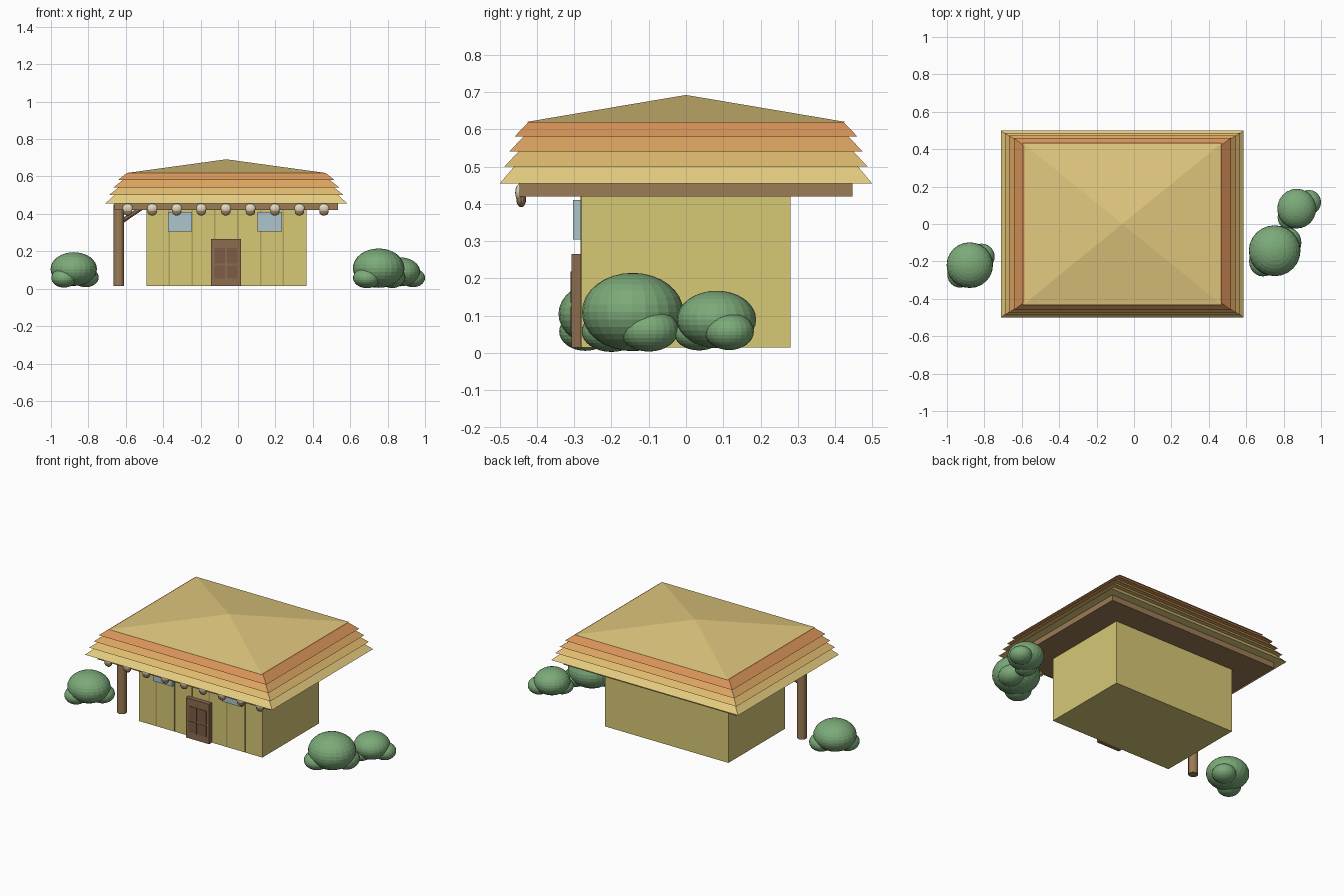
import bpy, bmesh
from mathutils import Vector

if "Cube" in bpy.data.objects:
    bpy.data.objects.remove(bpy.data.objects["Cube"])

CX = -0.0625  # centre of the hut in x


def mat(name, r, g, b):
    m = bpy.data.materials.new(name)
    m.diffuse_color = (r, g, b, 1)
    m.use_nodes = True
    m.node_tree.nodes["Principled BSDF"].inputs["Base Color"].default_value = m.diffuse_color
    return m


WALL = mat("wall_yellow", 0.68, 0.58, 0.18)
GROOVE = mat("groove_olive", 0.45, 0.37, 0.11)
WOOD = mat("wood", 0.33, 0.2, 0.09)
DOOR = mat("door_brown", 0.27, 0.15, 0.08)
PANEL = mat("panel_brown", 0.2, 0.11, 0.06)
GLASS = mat("glass", 0.42, 0.56, 0.6)
SHELL = mat("shell_white", 0.75, 0.7, 0.55)
LEAF = mat("leaf", 0.2, 0.4, 0.19)
THATCH = [mat("thatch_1", 0.80, 0.62, 0.22), mat("thatch_2", 0.76, 0.50, 0.16),
          mat("thatch_3", 0.72, 0.38, 0.12), mat("thatch_4", 0.70, 0.30, 0.10)]
CAP = mat("thatch_cap", 0.76, 0.58, 0.21)


def finish(bm, name, material):
    bmesh.ops.recalc_face_normals(bm, faces=bm.faces)
    me = bpy.data.meshes.new(name)
    bm.to_mesh(me)
    bm.free()
    me.materials.append(material)
    ob = bpy.data.objects.new(name, me)
    bpy.context.collection.objects.link(ob)
    return ob


def box(name, x0, x1, y0, y1, z0, z1, material):
    bm = bmesh.new()
    bmesh.ops.create_cube(bm, size=1)
    bmesh.ops.scale(bm, vec=(x1 - x0, y1 - y0, z1 - z0), verts=bm.verts)
    bmesh.ops.translate(bm, vec=((x0 + x1) / 2, (y0 + y1) / 2, (z0 + z1) / 2), verts=bm.verts)
    return finish(bm, name, material)


def frustum(name, z0, hx0, hy0, z1, hx1, hy1, material):
    # rectangular tier; zero upper size makes a pyramid
    bm = bmesh.new()
    bmesh.ops.create_cube(bm, size=2)
    for v in bm.verts:
        hx, hy, z = (hx0, hy0, z0) if v.co.z < 0 else (hx1, hy1, z1)
        v.co = (CX + v.co.x * hx, v.co.y * hy, z)
    bmesh.ops.remove_doubles(bm, verts=bm.verts, dist=1e-5)
    return finish(bm, name, material)


def rod(name, a, b, r, material, sides=16):
    a, b = Vector(a), Vector(b)
    bm = bmesh.new()
    bmesh.ops.create_cone(bm, cap_ends=True, segments=sides, radius1=r, radius2=r, depth=(b - a).length)
    bmesh.ops.rotate(bm, matrix=(b - a).to_track_quat('Z', 'Y').to_matrix(), verts=bm.verts)
    bmesh.ops.translate(bm, vec=(a + b) / 2, verts=bm.verts)
    return finish(bm, name, material)


def blobs(name, parts, material, seg=24, rings=16):
    # one object made of (centre, radii) ellipsoids
    bm = bmesh.new()
    for c, r in parts:
        vs = bmesh.ops.create_uvsphere(bm, u_segments=seg, v_segments=rings, radius=1)["verts"]
        bmesh.ops.scale(bm, vec=r, verts=vs)
        bmesh.ops.translate(bm, vec=c, verts=vs)
    return finish(bm, name, material)


# walls and plank grooves
box("walls", -0.49, 0.365, -0.28, 0.28, 0.015, 0.44, WALL)
for i in range(1, 7):
    x = -0.49 + i * 0.855 / 7
    box("plank_groove", x - 0.004, x + 0.004, -0.283, -0.275, 0.02, 0.425, GROOVE)

# door with four panels
box("door", -0.145, 0.015, -0.307, -0.275, 0.015, 0.265, DOOR)
for x in (-0.126, -0.06):
    for z0, z1 in ((0.055, 0.125), (0.135, 0.218)):
        box("door_panel", x, x + 0.056, -0.31, -0.3, z0, z1, PANEL)

# windows
for x in (-0.375, 0.105):
    box("window", x, x + 0.13, -0.303, -0.275, 0.305, 0.41, GLASS)

# eave slab, corner post and its brace
box("eave_slab", -0.66, 0.535, -0.447, 0.447, 0.42, 0.455, WOOD)
rod("porch_post", (-0.637, -0.237, 0.015), (-0.637, -0.237, 0.45), 0.028, WOOD)
rod("post_brace", (-0.637, -0.237, 0.35), (-0.485, -0.172, 0.452), 0.012, WOOD, 8)

# four thatch tiers and the pyramid cap
tiers = [(0.648, 0.499), (0.628, 0.487), (0.605, 0.474), (0.58, 0.46)]
for i, (hx, hy) in enumerate(tiers):
    z = 0.46 + 0.04 * i
    frustum("thatch_tier", z - (0.005 if i == 0 else 0), hx, hy, z + 0.04, hx - 0.05, hy - 0.038, THATCH[i])
frustum("roof_cap", 0.619, 0.53, 0.432, 0.692, 0, 0, CAP)

# hanging shells along the front eave
for i in range(9):
    x = -0.59 + i * 0.1312
    blobs("hanging_shell_top", [((x, -0.444, 0.43), (0.028, 0.014, 0.025))], SHELL, 16, 10)
    blobs("hanging_shell_bottom", [((x, -0.442, 0.412), (0.025, 0.013, 0.021))], WOOD, 16, 10)

# bushes
blobs("bush_left", [((-0.878, -0.22, 0.105), (0.124, 0.122, 0.09)),
                    ((-0.815, -0.175, 0.06), (0.07, 0.07, 0.052)),
                    ((-0.93, -0.27, 0.058), (0.068, 0.07, 0.052))], LEAF)
blobs("bush_right_front", [((0.752, -0.143, 0.11), (0.138, 0.136, 0.105)),
                           ((0.825, -0.1, 0.062), (0.07, 0.08, 0.058)),
                           ((0.69, -0.2, 0.058), (0.075, 0.08, 0.055))], LEAF)
blobs("bush_right_back", [((0.87, 0.082, 0.09), (0.104, 0.106, 0.077)),
                          ((0.935, 0.116, 0.058), (0.065, 0.066, 0.05)),
                          ((0.83, 0.035, 0.05), (0.062, 0.065, 0.043))], LEAF)
